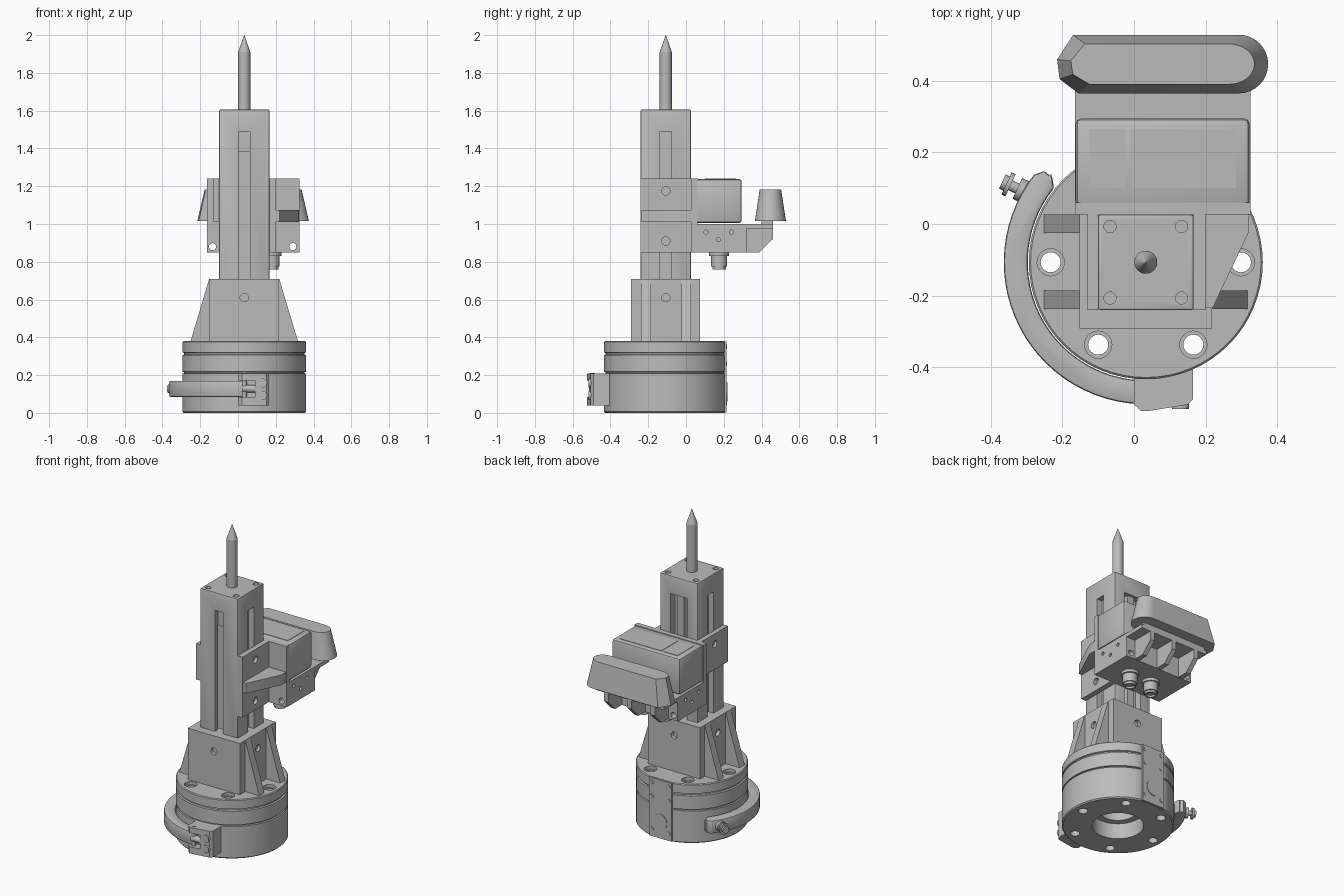
import bpy, bmesh, math
from mathutils import Vector

if "Cube" in bpy.data.objects:
    bpy.data.objects.remove(bpy.data.objects["Cube"], do_unlink=True)

grey = bpy.data.materials.new("machined grey")
grey.use_nodes = True
grey.diffuse_color = (0.5, 0.5, 0.5, 1)
grey.node_tree.nodes["Principled BSDF"].inputs["Base Color"].default_value = (0.5, 0.5, 0.5, 1)

CX, CY = 0.033, -0.107  # main axis


def finish(name, bm, bevel=0.0):
    bmesh.ops.recalc_face_normals(bm, faces=bm.faces)
    if bevel:
        edges = [e for e in bm.edges if e.calc_face_angle(0) > 0.6]
        bmesh.ops.bevel(bm, geom=edges, offset=bevel, segments=2, profile=0.5, affect='EDGES')
    me = bpy.data.meshes.new(name)
    bm.to_mesh(me)
    bm.free()
    me.materials.append(grey)
    ob = bpy.data.objects.new(name, me)
    bpy.context.scene.collection.objects.link(ob)
    smooth(me)
    return ob


def smooth(me):
    me.polygons.foreach_set("use_smooth", [True] * len(me.polygons))
    me.set_sharp_from_angle(angle=math.radians(30))


def prism(name, pts, axis, lo, hi, bevel=0.0):
    """Extrude a 2D outline along an axis from lo to hi."""
    place = {'x': lambda a, b, h: (h, a, b), 'y': lambda a, b, h: (a, h, b),
             'z': lambda a, b, h: (a, b, h)}[axis]
    bm = bmesh.new()
    low = [bm.verts.new(place(a, b, lo)) for a, b in pts]
    top = [bm.verts.new(place(a, b, hi)) for a, b in pts]
    bm.faces.new(low)
    bm.faces.new(top)
    for i in range(len(pts)):
        j = (i + 1) % len(pts)
        bm.faces.new((low[i], low[j], top[j], top[i]))
    return finish(name, bm, bevel)


def box(name, x0, x1, y0, y1, z0, z1, bevel=0.0):
    return prism(name, [(x0, y0), (x1, y0), (x1, y1), (x0, y1)], 'z', z0, z1, bevel)


def rod(name, a, b, r, r2=None, segs=32):
    a, b = Vector(a), Vector(b)
    bm = bmesh.new()
    bmesh.ops.create_cone(bm, cap_ends=True, segments=segs, radius1=r,
                          radius2=r if r2 is None else r2, depth=(b - a).length)
    bm.transform((b - a).to_track_quat('Z', 'Y').to_matrix().to_4x4())
    bmesh.ops.translate(bm, vec=(a + b) / 2, verts=bm.verts)
    return finish(name, bm)


def lathe(name, profile, segs=64):
    bm = bmesh.new()
    rings = [[bm.verts.new((CX + r * math.cos(t), CY + r * math.sin(t), z))
              for t in (2 * math.pi * k / segs for k in range(segs))] for r, z in profile]
    for p, q in zip(rings, rings[1:]):
        for k in range(segs):
            m = (k + 1) % segs
            bm.faces.new((p[k], p[m], q[m], q[k]))
    bmesh.ops.remove_doubles(bm, verts=bm.verts, dist=1e-5)
    return finish(name, bm)


def cut(ob, cutters):
    """Subtract the cutters from a part and discard them."""
    for c in cutters:
        m = ob.modifiers.new("cut", 'BOOLEAN')
        m.operation, m.solver, m.object = 'DIFFERENCE', 'EXACT', c
    bpy.context.view_layer.update()
    dg = bpy.context.evaluated_depsgraph_get()
    me = bpy.data.meshes.new_from_object(ob.evaluated_get(dg))
    ob.modifiers.clear()
    ob.data = me
    for c in cutters:
        bpy.data.objects.remove(c, do_unlink=True)
    smooth(me)


# Round base: three stacked rings split by grooves, hollow underneath
base = lathe("round_base", [
    (0, 0.24), (0.11, 0.24), (0.11, 0.1), (0.15, 0.1), (0.15, 0), (0.32, 0), (0.327, 0.007),
    (0.327, 0.208), (0.318, 0.21), (0.318, 0.216), (0.327, 0.218), (0.327, 0.306),
    (0.318, 0.309), (0.318, 0.317), (0.327, 0.32), (0.327, 0.375), (0.322, 0.38), (0, 0.38)])
holes = [box("flat_cutter", -0.4, 0.4, 0.205, 0.5, -0.1, 0.5)]
for k in range(6):
    t = k * math.pi / 3
    x, y = CX + 0.266 * math.cos(t), CY + 0.266 * math.sin(t)
    holes.append(rod("bolt_cutter", (x, y, -0.1), (x, y, 0.5), 0.028, segs=24))
    holes.append(rod("sink_cutter", (x, y, 0.36), (x, y, 0.5), 0.038, segs=24))
cut(base, holes)

# Rear flat plate with round cover and screws
box("rear_plate", CX - 0.08, CX + 0.08, 0.15, 0.215, 0.003, 0.378)
rod("rear_cover", (CX, 0.2, 0.11), (CX, 0.219, 0.11), 0.05)
for z in (0.05, 0.26, 0.35):
    for s in (-1, 1):
        rod("rear_screw", (CX + s * 0.06, 0.2, z), (CX + s * 0.06, 0.218, z), 0.012, segs=16)

# Square socket with sloping gussets on both sides
socket = box("socket", -0.152, 0.218, -0.292, 0.073, 0.38, 0.71)
cut(socket, [rod("h", (CX, -0.4, 0.61), (CX, -0.27, 0.61), 0.022, segs=20),
             rod("h", (CX, 0.05, 0.61), (CX, 0.2, 0.61), 0.022, segs=20),
             rod("h", (0.2, CY, 0.61), (0.4, CY, 0.61), 0.022, segs=20),
             rod("h", (-0.3, CY, 0.61), (-0.13, CY, 0.61), 0.022, segs=20)])
for y in (-0.238, -0.025):
    for s in (-1, 1):
        pts = [(CX + s * d, z) for d, z in ((0.17, 0.38), (0.284, 0.38), (0.186, 0.708), (0.17, 0.708))]
        prism("gusset", pts, 'y', y, y + 0.052)

# Slotted square column
column = box("column", -0.1, 0.166, -0.24, 0.026, 0.4, 1.605, 0.005)
slots = [box("s", CX - 0.03, CX + 0.03, -0.3, -0.205, 0.65, 1.49),
         box("s", CX - 0.045, CX + 0.045, -0.215, -0.19, 0.65, 1.38),
         box("s", CX - 0.06, CX + 0.06, -0.02, 0.1, 0.65, 1.49),
         box("s", 0.13, 0.3, CY - 0.03, CY + 0.03, 0.65, 1.49),
         box("s", -0.3, -0.064, CY - 0.03, CY + 0.03, 0.65, 1.49)]
for sx in (-1, 1):
    for sy in (-1, 1):
        x, y = CX + sx * 0.1, CY + sy * 0.1
        slots.append(rod("s", (x, y, 1.58), (x, y, 1.7), 0.017, segs=20))
cut(column, slots)
box("rear_rail", CX - 0.025, CX + 0.025, -0.03, 0.01, 0.7, 1.49)

# Pointed spindle
rod("spindle", (CX, CY, 1.6), (CX, CY, 1.91), 0.032)
rod("spindle_tip", (CX, CY, 1.91), (CX, CY, 2.0), 0.032, 0.001)

# Carriage: side plates, shelf and rear housing
right_plate = box("side_plate_wide", 0.166, 0.2, -0.24, 0.03, 0.85, 1.24)
cut(right_plate, [rod("h", (0.18, CY, z), (0.3, CY, z), 0.022, segs=20) for z in (0.91, 1.175)])
prism("shelf_gusset", [(0.2, -0.235), (0.22, -0.235), (0.322, -0.02), (0.322, 0.03), (0.2, 0.03)],
      'z', 1.01, 1.075)
left_plate = box("side_plate_narrow", -0.13, -0.1, -0.24, 0.03, 1.01, 1.24)
cut(left_plate, [rod("h", (-0.3, CY, 1.175), (-0.115, CY, 1.175), 0.022, segs=20)])
box("carriage_back_plate", -0.165, 0.325, 0.027, 0.06, 0.85, 1.24)
box("upper_housing", -0.163, 0.323, 0.05, 0.295, 1.005, 1.238, 0.015)
for x0, x1 in ((-0.125, -0.025), (-0.01, 0.285)):
    box("top_panel", x0, x1, 0.1, 0.265, 1.23, 1.2405)

# Lower housing with corner through holes and side screw holes
lower = box("lower_housing", -0.165, 0.325, 0.035, 0.32, 0.848, 1.0)
drills = [rod("h", (x, -0.1, 0.88), (x, 0.5, 0.88), 0.019, segs=20) for x in (-0.135, 0.29)]
for y, z in ((0.105, 0.957), (0.172, 0.918), (0.24, 0.957)):
    drills += [rod("h", (0.31, y, z), (0.4, y, z), 0.011, segs=16),
               rod("h", (-0.3, y, z), (-0.15, y, z), 0.011, segs=16)]
cut(lower, drills)
cut(bpy.data.objects["carriage_back_plate"],
    [rod("h", (x, -0.1, 0.88), (x, 0.2, 0.88), 0.019, segs=20) for x in (-0.135, 0.29)])

# Handle bracket with webs underneath
box("handle_plate", -0.165, 0.325, 0.31, 0.46, 0.975, 1.0)
box("handle_pad", -0.15, 0.31, 0.4, 0.46, 0.99, 1.02)
for x in (-0.1, 0.065, 0.23):
    prism("handle_web", [(0.31, 0.98), (0.46, 0.98), (0.46, 0.92), (0.39, 0.85), (0.31, 0.85)],
          'x', x, x + 0.03)

# Tapered handle: round at one end, faceted at the other
outline = [(0.293 + 0.082 * math.sin(t), 0.447 - 0.082 * math.cos(t))
           for t in (math.pi * k / 16 for k in range(17))]
outline += [(-0.17, 0.529), (-0.215, 0.46), (-0.208, 0.405), (-0.155, 0.365)]
handle = prism("handle", outline, 'z', 1.017, 1.183)
for v in handle.data.vertices:
    if v.co.z > 1.1:
        v.co.x = 0.08 + (v.co.x - 0.08) * 0.87
        v.co.y = 0.447 + (v.co.y - 0.447) * 0.69
smooth(handle.data)

# Round connectors below the lower housing
for x in (0.02, 0.178):
    rod("connector_collar", (x, 0.175, 0.83), (x, 0.175, 0.85), 0.052)
    rod("connector", (x, 0.175, 0.775), (x, 0.175, 0.84), 0.043)
    end = rod("connector_end", (x, 0.175, 0.76), (x, 0.175, 0.78), 0.036)
    cut(end, [rod("h", (x, 0.175, 0.7), (x, 0.175, 0.773), 0.026)])

# Curved clamp lever hugging the base
def arc(r, a, b, n=28):
    ang = [math.radians(a + (b - a) * k / n) for k in range(n + 1)]
    return [(CX + r * math.cos(t), CY + r * math.sin(t)) for t in ang]

prism("clamp_lever", arc(0.397, 142, 272) + arc(0.33, 272, 141) + arc(0.36, 137, 138, 1)
      + arc(0.385, 138, 139, 1), 'z', 0.085, 0.17, 0.008)

# Clamp block with screws, pivot and lever slot
block = prism("clamp_block", [(0, -0.4), (0, -0.505), (0.02, -0.523), (0.04, -0.523),
                              (0.15, -0.505), (0.165, -0.49), (0.165, -0.4)], 'z', 0.04, 0.208)
cut(block, [box("slot", -0.1, 0.09, -0.6, -0.47, 0.083, 0.172)])
rod("clamp_pivot", (CX, -0.495, 0.045), (CX, -0.495, 0.211), 0.012, segs=16)
rod("clamp_link", (0.02, -0.493, 0.128), (0.1, -0.493, 0.128), 0.02, segs=16)
for z in (0.092, 0.158):
    rod("clamp_screw", (0.13, -0.49, z), (0.13, -0.517, z), 0.024, segs=20)

# Lever lock knob
start, way = Vector((-0.27, 0.073, 0.128)), Vector((-0.9, 0.42, 0)).normalized()
for name, a, b, r in (("knob_nut", 0, 0.062, 0.032), ("knob_neck", 0.06, 0.085, 0.015),
                      ("knob_disc", 0.083, 0.095, 0.034), ("knob_cap", 0.095, 0.108, 0.022)):
    rod(name, start + way * a, start + way * b, r, segs=24)
